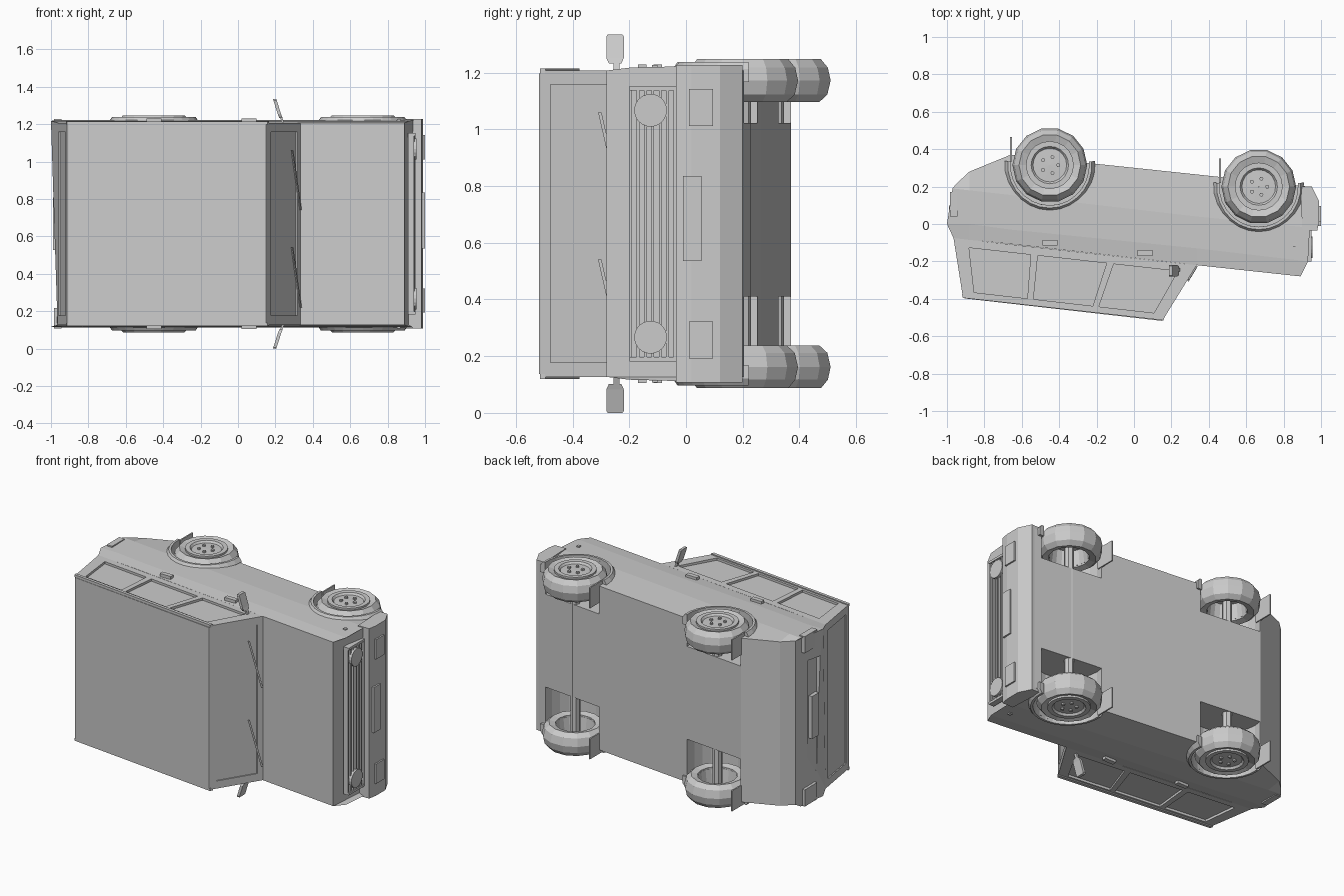
import bpy, bmesh
from math import sin, cos, pi, radians
from mathutils import Vector

cube = bpy.data.objects.get("Cube")
if cube:
    bpy.data.objects.remove(cube, do_unlink=True)

MID = 0.667          # height of the vehicle's own centre plane
SIDES = (("upper", 1), ("lower", -1))


def skin(name, rings, loop=False):
    """Bridge equal rings of points; cap the ends unless looped."""
    bm = bmesh.new()
    vs = [[bm.verts.new(p) for p in ring] for ring in rings]
    n = len(vs[0])
    pairs = list(zip(vs, vs[1:])) + ([(vs[-1], vs[0])] if loop else [])
    for a, b in pairs:
        for i in range(n):
            j = (i + 1) % n
            bm.faces.new((a[i], a[j], b[j], b[i]))
    if not loop:
        bm.faces.new(vs[0])
        bm.faces.new(vs[-1])
    bmesh.ops.recalc_face_normals(bm, faces=bm.faces)
    mesh = bpy.data.meshes.new(name)
    bm.to_mesh(mesh)
    bm.free()
    ob = bpy.data.objects.new(name, mesh)
    bpy.context.collection.objects.link(ob)
    return ob


def prism(name, pts, z0, z1):
    return skin(name, [[(x, y, z) for x, y in pts] for z in (z0, z1)])


def box(name, x, y, z):
    return prism(name, [(x[0], y[0]), (x[1], y[0]), (x[1], y[1]), (x[0], y[1])], *z)


def disc(name, centre, r, depth, n=16, axis="z"):
    """Cylinder running from its centre along the axis."""
    cx, cy, cz = centre
    rings = []
    for d in (0, depth):
        ring = []
        for i in range(n):
            u, v = r * cos(2 * pi * i / n), r * sin(2 * pi * i / n)
            ring.append((cx + u, cy + v, cz + d) if axis == "z" else (cx + d, cy + u, cz + v))
        rings.append(ring)
    return skin(name, rings)


def lathe(name, centre, profile, s, n):
    """Turn a closed (radius, side offset) profile around a z axis."""
    rings = [[(centre[0] + r * cos(2 * pi * i / n), centre[1] + r * sin(2 * pi * i / n),
               MID + s * w) for r, w in profile] for i in range(n)]
    return skin(name, rings, loop=True)


def carve(ob, cutter):
    mod = ob.modifiers.new("cut", "BOOLEAN")
    mod.operation, mod.object, mod.solver = "DIFFERENCE", cutter, "EXACT"
    bpy.context.view_layer.objects.active = ob
    bpy.ops.object.modifier_apply(modifier=mod.name)
    bpy.data.objects.remove(cutter, do_unlink=True)


def mix(a, b, t):
    return (a[0] + (b[0] - a[0]) * t, a[1] + (b[1] - a[1]) * t)


# Lower body: stations from tail to nose, each belt / shoulder / sill crease / floor
stations = [
    [(-0.965, -0.075), (-1.0, 0.0), (-0.97, 0.19), (-0.95, 0.215)],
    [(-0.88, -0.085), (-0.88, 0.0), (-0.88, 0.18), (-0.88, 0.28)],
    [(-0.66, -0.107), (-0.66, -0.03), (-0.66, 0.155), (-0.66, 0.37)],
    [(0.335, -0.22), (0.335, -0.13), (0.335, 0.04), (0.335, 0.265)],
    [(0.89, -0.28), (0.93, -0.2), (0.94, -0.02), (0.93, 0.2)],
]
half = (0.54, 0.55, 0.555, 0.54)
body = skin("lower_body", [
    [(x, y, MID + w) for (x, y), w in zip(st, half)]
    + [(x, y, MID - w) for (x, y), w in reversed(list(zip(st, half)))]
    for st in stations])

# Wheel wells and the recess in the tail
wheels = {"front": (0.667, 0.2), "rear": (-0.45, 0.315)}
for end, (x, y) in wheels.items():
    for side, s in SIDES:
        inner = 0.355 if s > 0 else 0.257
        carve(body, disc("well_cutter", (x, y, MID + s * inner), 0.215, s * 0.5, 24))
carve(body, box("tail_cutter", (-1.1, -0.965), (0.02, 0.12), (MID - 0.38, MID + 0.38)))
box("rear_plate", (-0.99, -0.96), (0.03, 0.1), (MID - 0.14, MID + 0.14))

# Cabin with recessed side windows, windscreen and tail window
belt_r, belt_f = (-0.965, -0.075), (0.335, -0.22)
roof_r, roof_f = (-0.915, -0.39), (0.155, -0.512)
cabin = prism("cabin", [belt_r, roof_r, roof_f, belt_f], MID - 0.54, MID + 0.54)
for a, b in ((0.06, 0.32), (0.35, 0.64), (0.67, 0.94)):
    pane = [mix(mix(belt_r, belt_f, t), mix(roof_r, roof_f, t), h)
            for t, h in ((a, 0.14), (b, 0.14), (b, 0.9), (a, 0.9))]
    for side, s in SIDES:
        carve(cabin, prism("window_cutter", pane, MID + s * 0.525, MID + s * 0.6))


def end_pane(low, high, depth):
    a, b = mix(low, high, 0.1), mix(low, high, 0.88)
    pts = [(a[0] - depth, a[1]), (a[0] + 2 * depth, a[1]),
           (b[0] + 2 * depth, b[1]), (b[0] - depth, b[1])]
    carve(cabin, prism("pane_cutter", pts, MID - 0.49, MID + 0.49))


end_pane(belt_f, roof_f, 0.008)
end_pane(belt_r, roof_r, -0.008)

# Roof skin and gutters
prism("roof_panel", [roof_r, roof_f, (0.15, -0.518), (-0.905, -0.398)], MID - 0.53, MID + 0.53)
for side, s in SIDES:
    prism(side + "_gutter", [(-0.92, -0.375), (0.165, -0.495), (0.157, -0.515), (-0.915, -0.395)],
          MID + s * 0.53, MID + s * 0.547)

# Wipers lying along the windscreen
for i, z in enumerate((0.22, 0.74)):
    skin(f"wiper_{i + 1}", [
        [(x - 0.006, y, h), (x + 0.006, y, h), (x, y - 0.012, h)]
        for x, y, h in ((0.335, -0.225, z), (0.29, -0.298, z + 0.32))])

# Grille: raised frame and bars across the nose
for i in range(7):
    y = -0.195 + i * 0.026
    box(f"grille_bar_{i + 1}", (0.91, 0.942 + 0.001 * i), (y - 0.005, y + 0.005),
        (MID - 0.48, MID + 0.48))
for side, s in SIDES:
    box(side + "_grille_end", (0.91, 0.948), (-0.2, -0.034), (MID + s * 0.47, MID + s * 0.485))
    disc(side + "_headlight", (0.91, -0.125, MID + s * 0.4), 0.058, 0.045, 18, "x")
    box(side + "_front_lamp", (0.95, 1.0), (0.01, 0.095), (MID + s * 0.345, MID + s * 0.475))
    box(side + "_tail_lamp", (-0.985, -0.945), (0.04, 0.17), (MID + s * 0.45, MID + s * 0.56))
    box(side + "_side_marker", (0.85, 0.87), (-0.12, -0.1), (MID + s * 0.54, MID + s * 0.56))

# Front bumper and plate
prism("front_bumper", [(0.9, -0.035), (0.98, -0.035), (0.99, 0.02), (0.99, 0.12),
                       (0.95, 0.2), (0.89, 0.2)], MID - 0.56, MID + 0.56)
box("front_plate", (0.97, 1.0), (-0.01, 0.055), (0.535, 0.835))

# Wheels, rims, arches and mud flaps
tyre = [(0.12, 0.565), (0.165, 0.58), (0.19, 0.55), (0.2, 0.505), (0.188, 0.455),
        (0.16, 0.43), (0.12, 0.44)]
rim = [(0.001, 0.57), (0.09, 0.567), (0.1, 0.58), (0.128, 0.58), (0.128, 0.45),
       (0.118, 0.45), (0.105, 0.545), (0.001, 0.545)]
for end, (x, y) in wheels.items():
    for side, s in SIDES:
        tag = f"{end}_{side}"
        lathe(tag + "_tyre", (x, y), tyre, s, 14)
        lathe(tag + "_rim", (x, y), rim, s, 20)
        for i in range(5):
            a = 2 * pi * i / 5
            disc(f"{tag}_wheel_nut_{i + 1}", (x + 0.045 * cos(a), y + 0.045 * sin(a),
                 MID + s * 0.565), 0.011, s * 0.014, 6)
        arc = [radians(175 + 190 * i / 14) for i in range(15)]
        skin(tag + "_arch", [
            [(x + r * cos(a), y + (r + 0.005) * sin(a), MID + s * w)
             for r, w in ((0.21, 0.5), (0.21, 0.57), (0.225, 0.57), (0.242, 0.545), (0.242, 0.5))]
            for a in arc])
        box(tag + "_mud_flap", (x - 0.212, x - 0.203), (y + 0.02, y + 0.15),
            (MID + s * 0.43, MID + s * 0.565))
    # Axle between the pair
    disc(end + "_axle", (x, y, MID - 0.5), 0.03, 1.0, 8)

# Door handles and mirrors
for side, s in SIDES:
    for i, (x, y) in enumerate(((-0.45, -0.1), (0.06, -0.155))):
        box(f"{side}_door_handle_{i + 1}", (x - 0.04, x + 0.04), (y - 0.015, y + 0.015),
            (MID + s * 0.54, MID + s * 0.562))
    skin(side + "_mirror_arm", [
        [(x - 0.006, -0.255, h), (x + 0.006, -0.255, h), (x + 0.006, -0.235, h), (x - 0.006, -0.235, h)]
        for x, h in ((0.245, MID + s * 0.53), (0.222, MID + s * 0.59))])
    skin(side + "_mirror", [
        [(x - 0.009, -0.25 - w, h), (x + 0.009, -0.25 - w, h), (x + 0.009, -0.25 + w, h), (x - 0.009, -0.25 + w, h)]
        for x, w, h in ((0.23, 0.022, MID + s * 0.565), (0.222, 0.031, MID + s * 0.585),
                        (0.198, 0.031, MID + s * 0.66), (0.196, 0.026, MID + s * MID / MID * 0.667))])
